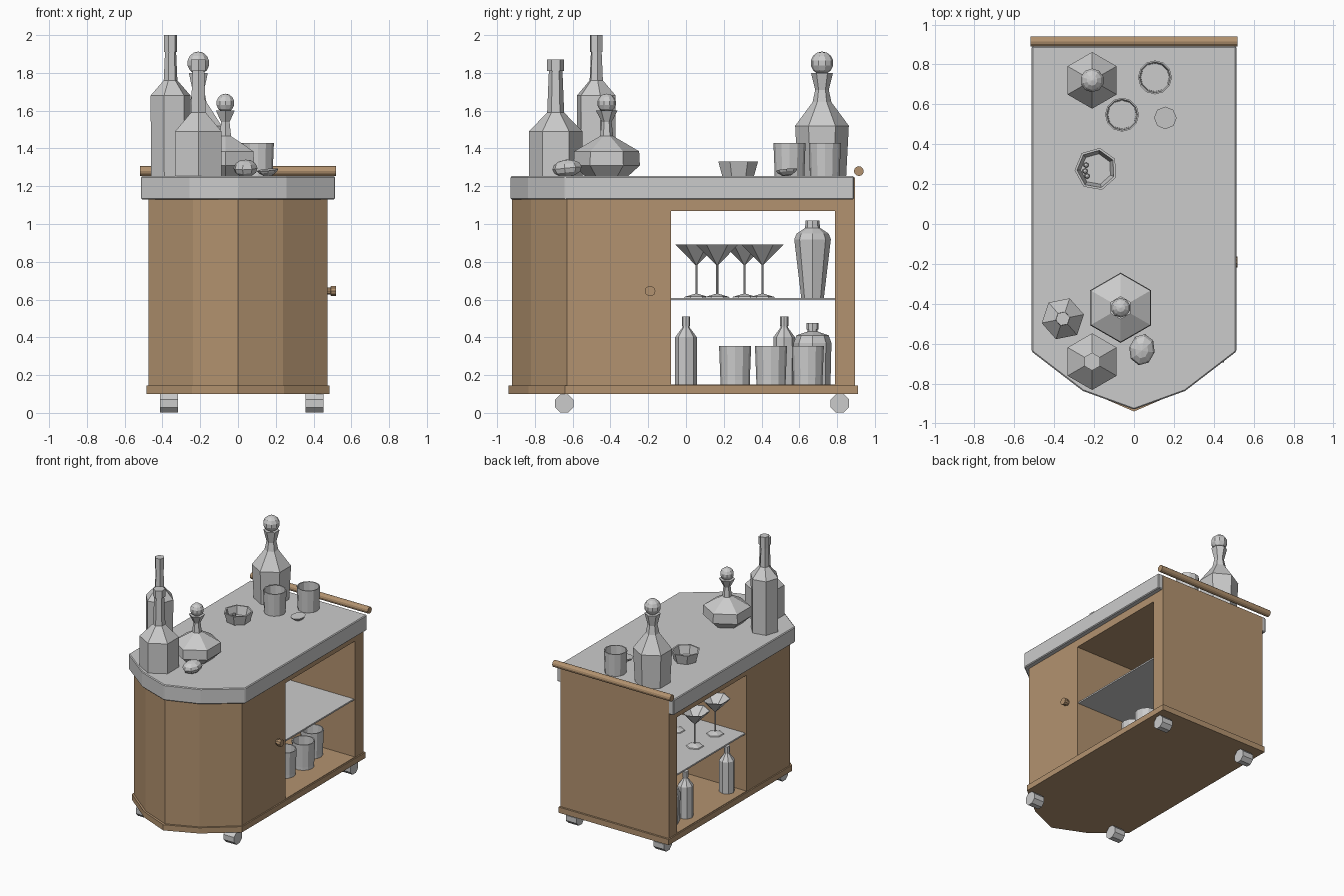
import bpy, bmesh, math
from mathutils import Matrix

if "Cube" in bpy.data.objects:
    bpy.data.objects.remove(bpy.data.objects["Cube"])

wood = bpy.data.materials.new("wood")
wood.diffuse_color = (0.45, 0.29, 0.16, 1)
wood.use_nodes = True
wood.node_tree.nodes["Principled BSDF"].inputs["Base Color"].default_value = wood.diffuse_color


def finish(name, bm, mat=None, loc=(0, 0, 0), rot=(0, 0, 0)):
    bmesh.ops.recalc_face_normals(bm, faces=bm.faces)
    me = bpy.data.meshes.new(name)
    bm.to_mesh(me)
    bm.free()
    ob = bpy.data.objects.new(name, me)
    bpy.context.collection.objects.link(ob)
    ob.location, ob.rotation_euler = loc, rot
    if mat:
        me.materials.append(mat)
    return ob


def box(name, x0, x1, y0, y1, z0, z1, mat=None):
    bm = bmesh.new()
    m = Matrix.Translation(((x0 + x1) / 2, (y0 + y1) / 2, (z0 + z1) / 2))
    bmesh.ops.create_cube(bm, size=1, matrix=m @ Matrix.Diagonal((x1 - x0, y1 - y0, z1 - z0, 1)))
    return finish(name, bm, mat)


def footprint(name, w, back, side, mid, tip, z0, z1, mat=None):
    """Prism with a straight back and a faceted bow front."""
    pts = [(-w, back), (-w, side), (-w / 2, mid), (0, tip), (w / 2, mid), (w, side), (w, back)]
    bm = bmesh.new()
    f = bm.faces.new([bm.verts.new((x, y, z0)) for x, y in pts])
    ext = bmesh.ops.extrude_face_region(bm, geom=[f])
    for v in ext["geom"]:
        if isinstance(v, bmesh.types.BMVert):
            v.co.z = z1
    return finish(name, bm, mat)


def lathe(name, profile, n, loc=(0, 0, 0), mat=None, phase=math.pi / 2, rot=(0, 0, 0)):
    """Faceted turned shape from (radius, height) points; open ends are capped."""
    bm = bmesh.new()
    rings = []
    for r, z in profile:
        k = n if r > 0 else 1
        rings.append([bm.verts.new((r * math.cos(phase + 2 * math.pi * i / n),
                                    r * math.sin(phase + 2 * math.pi * i / n), z)) for i in range(k)])
    for a, b in zip(rings, rings[1:]):
        for i in range(n):
            j = (i + 1) % n
            q = [a[i % len(a)], a[j % len(a)], b[j % len(b)], b[i % len(b)]]
            q = list(dict.fromkeys(q))
            if len(q) > 2:
                bm.faces.new(q)
    for ring in (rings[0], rings[-1]):
        if len(ring) > 1:
            bm.faces.new(ring)
    return finish(name, bm, mat, loc, rot)


def ball(name, loc, scale, mat=None, rot=(0, 0, 0), u=10, v=7):
    bm = bmesh.new()
    bmesh.ops.create_uvsphere(bm, u_segments=u, v_segments=v, radius=1,
                              matrix=Matrix.Diagonal((*scale, 1)))
    return finish(name, bm, mat, loc, rot)


# Cabinet with an opening running through from side to side
body = footprint("cabinet", 0.475, 0.895, -0.63, -0.82, -0.92, 0.12, 1.245, wood)
cutter = box("opening_cutter", -1, 1, -0.08, 0.79, 0.15, 1.07)
mod = body.modifiers.new("opening", "BOOLEAN")
mod.operation, mod.solver, mod.object = "DIFFERENCE", "EXACT", cutter
bpy.context.view_layer.objects.active = body
bpy.ops.object.modifier_apply(modifier=mod.name)
bpy.data.objects.remove(cutter)

footprint("base", 0.485, 0.91, -0.64, -0.835, -0.94, 0.1, 0.145, wood)
top = footprint("countertop", 0.513, 0.89, -0.64, -0.837, -0.93, 1.13, 1.253)
bev = top.modifiers.new("edge", "BEVEL")
bev.width, bev.segments = 0.006, 1
box("shelf", -0.465, 0.465, -0.085, 0.795, 0.597, 0.609)

# Rail, knob and wheels
side = (0, math.pi / 2, 0)
lathe("rail", [(0.026, -0.518), (0.026, 0.518)], 12, (0, 0.915, 1.28), wood, rot=side)
lathe("knob", [(0.02, 0), (0.02, 0.02), (0.028, 0.022), (0.028, 0.05)], 10,
      (0.47, -0.19, 0.645), wood, rot=side)
for x in (-0.365, 0.405):
    for y in (-0.645, 0.815):
        lathe("wheel", [(0.053, -0.047), (0.053, 0.047)], 8, (x, y, 0.05), phase=math.pi / 8, rot=side)

# Bottles and decanters on the top
T = 1.25
lathe("tall_bottle", [(0.105, 0), (0.108, 0.43), (0.037, 0.51), (0.03, 0.66), (0.036, 0.66), (0.036, 0.75)],
      6, (-0.357, -0.475, T), phase=0.2)
lathe("round_bottle", [(0.142, 0), (0.142, 0.24), (0.045, 0.34), (0.036, 0.56), (0.045, 0.56), (0.045, 0.62)],
      6, (-0.21, -0.69, T))
lathe("squat_decanter", [(0.11, 0), (0.176, 0.06), (0.172, 0.135), (0.035, 0.215), (0.026, 0.29), (0.058, 0.352),
                         (0.02, 0.352)], 6, (-0.067, -0.42, T))
ball("squat_stopper", (-0.067, -0.42, 1.64), (0.05, 0.05, 0.05))
lathe("tall_decanter", [(0.128, 0), (0.142, 0.27), (0.05, 0.395), (0.036, 0.46), (0.058, 0.55), (0.02, 0.55)],
      6, (-0.21, 0.72, T))
ball("tall_stopper", (-0.21, 0.72, 1.852), (0.061, 0.061, 0.061))


# Drinking glasses
def tumbler(x, y, z):
    lathe("tumbler", [(0.078, 0), (0.085, 0.18), (0.077, 0.18), (0.071, 0.015)], 12, (x, y, z))


for x, y in ((0.105, 0.735), (-0.06, 0.548)):
    tumbler(x, y, T)
for x, y in ((0.23, 0.26), (0.26, 0.45), (0.2, 0.645)):
    tumbler(x, y, 0.175)
    lathe("coaster", [(0.078, 0), (0.078, 0.024)], 12, (x, y, 0.151))
for x, y in ((-0.295, 0.055), (-0.03, 0.165), (-0.295, 0.31), (0.03, 0.405)):
    lathe("cocktail_glass", [(0.065, 0), (0.06, 0.006), (0.006, 0.022), (0.006, 0.175), (0.112, 0.282),
                             (0.106, 0.282), (0, 0.185)], 6, (x, y, 0.609))

# Bowl with nibbles, and fruit
lathe("bowl", [(0.085, 0), (0.108, 0.08), (0.096, 0.08), (0.078, 0.015)], 7, (-0.19, 0.275, T), phase=0.5)
for dx, dy in ((-0.055, -0.01), (-0.05, 0.02), (-0.045, -0.035)):
    ball("nibble", (-0.19 + dx, 0.275 + dy, T + 0.03), (0.014, 0.014, 0.014), u=6, v=4)
ball("lemon", (0.04, -0.63, 1.295), (0.065, 0.08, 0.046), rot=(0.1, 0, -0.2), u=8, v=6)
lathe("lemon_half", [(0.025, 0), (0.05, 0.018), (0.057, 0.03)], 8, (0.16, 0.535, 1.257), rot=(0.1, -0.1, 0))

# Items stored inside
lathe("shaker", [(0.06, 0), (0.097, 0.31), (0.085, 0.34), (0.04, 0.37), (0.036, 0.41)], 8, (-0.2, 0.67, 0.609))
for y in (0.0, 0.52):
    lathe("small_bottle", [(0.057, 0), (0.057, 0.25), (0.02, 0.3), (0.018, 0.31), (0.022, 0.31), (0.022, 0.36)],
          8, (-0.36, y, 0.151))
lathe("squat_bottle", [(0.095, 0), (0.1, 0.22), (0.085, 0.26), (0.026, 0.28), (0.026, 0.29), (0.032, 0.29),
                       (0.032, 0.325)], 8, (-0.3, 0.67, 0.151))
